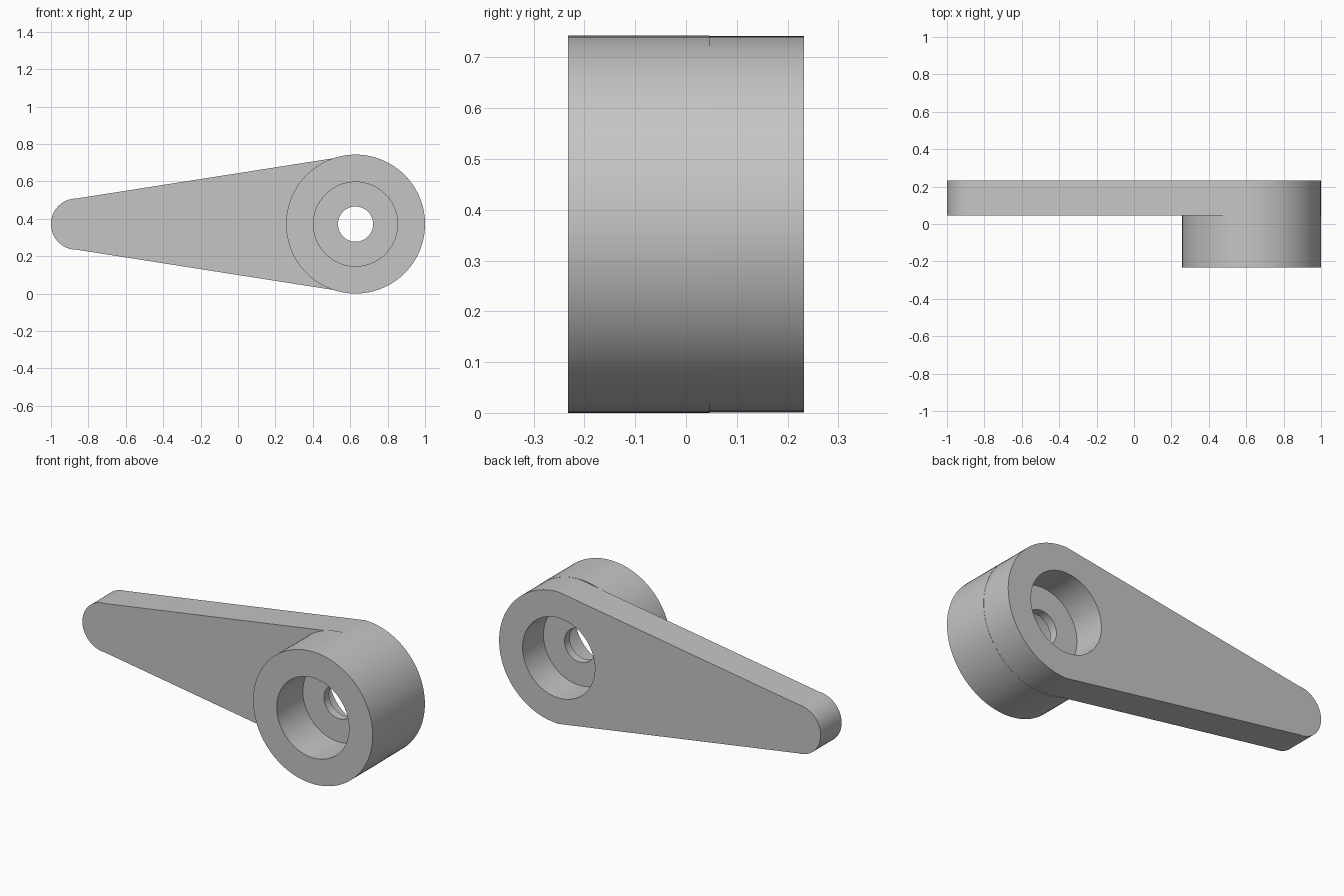
import bpy, bmesh
from math import sin, cos, pi, radians

if "Cube" in bpy.data.objects:
    bpy.data.objects.remove(bpy.data.objects["Cube"])

SEG = 96
R_HUB, R_TIP, R_BORE, R_HOLE = 0.3715, 0.137, 0.225, 0.094
HUB_X, TIP_X, MID_Z = 0.6285, -0.863, 0.3715
FRONT, WEB, ARM_FRONT, BACK = -0.2325, 0.0, 0.0465, 0.2325

grey = bpy.data.materials.new("light grey")
grey.use_nodes = True
colour = (0.56, 0.56, 0.56, 1)
grey.diffuse_color = colour
grey.node_tree.nodes["Principled BSDF"].inputs["Base Color"].default_value = colour


def arc(cx, r, start, end, count):
    """Points on a circle in the x-z plane."""
    angles = [start + (end - start) * i / count for i in range(count + 1)]
    return [(cx + r * cos(a), MID_Z + r * sin(a)) for a in angles]


def circle(r):
    return arc(HUB_X, r, 0, 2 * pi, SEG)[:-1]


def add_loop(bm, points, y):
    return [bm.verts.new((x, y, z)) for x, z in points]


def finish(bm, name):
    bmesh.ops.recalc_face_normals(bm, faces=bm.faces)
    mesh = bpy.data.meshes.new(name)
    bm.to_mesh(mesh)
    bm.free()
    mesh.materials.append(grey)
    obj = bpy.data.objects.new(name, mesh)
    bpy.context.collection.objects.link(obj)
    bpy.ops.object.select_all(action='DESELECT')
    obj.select_set(True)
    bpy.context.view_layer.objects.active = obj
    bpy.ops.object.shade_smooth_by_angle(angle=radians(30))


# Lever arm: tapered plate with a round tip, a round hub end and an open bore
bm = bmesh.new()
outline = (arc(HUB_X, R_HUB - 0.001, -pi / 2, pi / 2, SEG // 2)
           + arc(TIP_X, R_TIP, pi / 2, 3 * pi / 2, SEG // 2))
edges = []
for points in (outline, circle(R_BORE)):
    loop = add_loop(bm, points, ARM_FRONT)
    edges += [bm.edges.new((a, b)) for a, b in zip(loop, loop[1:] + loop[:1])]
bmesh.ops.triangle_fill(bm, edges=edges, use_beauty=True, use_dissolve=False)
extruded = bmesh.ops.extrude_face_region(bm, geom=bm.faces[:], use_keep_orig=True)
verts = [v for v in extruded["geom"] if isinstance(v, bmesh.types.BMVert)]
bmesh.ops.translate(bm, verts=verts, vec=(0, BACK - ARM_FRONT, 0))
finish(bm, "lever_arm")

# Hub: turned ring with a front counterbore and a thin web around the hole
bm = bmesh.new()
profile = [(R_HUB, ARM_FRONT), (R_HUB, FRONT), (R_BORE, FRONT),
           (R_BORE, WEB), (R_HOLE, WEB), (R_HOLE, ARM_FRONT)]
rings = [add_loop(bm, circle(r), y) for r, y in profile]
for a, b in zip(rings, rings[1:] + rings[:1]):
    for i in range(SEG):
        j = (i + 1) % SEG
        bm.faces.new((a[i], a[j], b[j], b[i]))
finish(bm, "hub")
